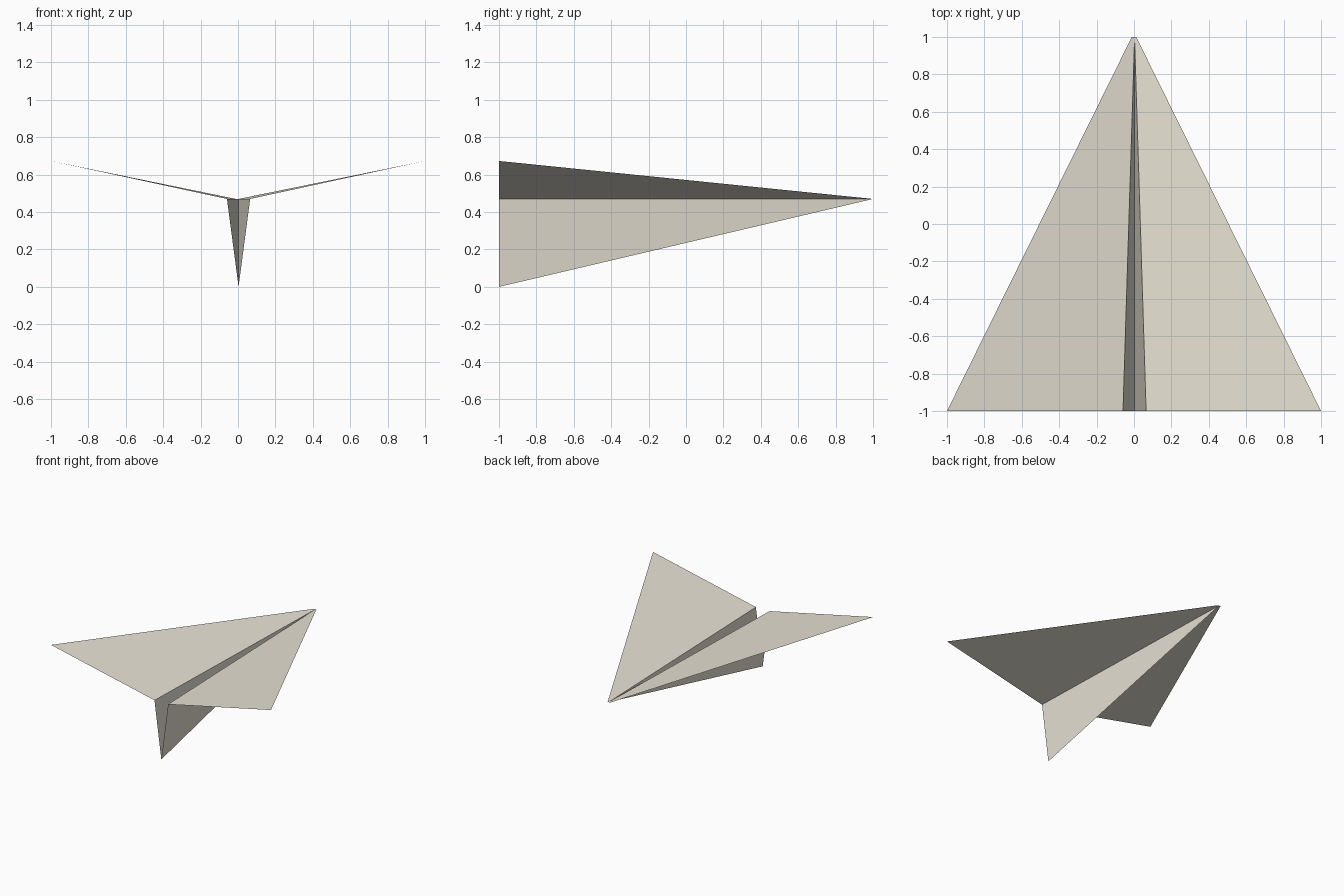
import bpy
import bmesh

cube = bpy.data.objects.get("Cube")
if cube:
    bpy.data.objects.remove(cube)

# Plain paper colour
paper = bpy.data.materials.new("warm_white_paper")
paper.use_nodes = True
colour = (0.80, 0.76, 0.66, 1)
paper.diffuse_color = colour
paper.node_tree.nodes["Principled BSDF"].inputs["Base Color"].default_value = colour

FOLD_Z = 0.47    # height of the wing creases and nose
TIP_Z = 0.673    # height of the wing tips
FOLD_X = 0.003   # centre crease


def sheet(name, points):
    """One flat panel of folded paper."""
    bm = bmesh.new()
    bm.faces.new([bm.verts.new(p) for p in points])
    mesh = bpy.data.meshes.new(name)
    bm.to_mesh(mesh)
    bm.free()
    mesh.materials.append(paper)
    obj = bpy.data.objects.new(name, mesh)
    bpy.context.collection.objects.link(obj)


nose = (FOLD_X, 1, FOLD_Z)
keel = (FOLD_X, -1, 0)

# Each side: a raised wing and one wall of the V-shaped keel
for label, side in (("left", 1), ("right", -1)):
    crease = (FOLD_X + side * 0.062, -1, FOLD_Z)
    nose_corner = (side * 0.012, 1, FOLD_Z)
    tip = (side, -1, TIP_Z)
    wing = [nose, crease, tip, nose_corner]
    wall = [nose, keel, crease]
    # Wings face up, keel walls face outward
    sheet(label + "_wing", wing if side > 0 else wing[::-1])
    sheet(label + "_keel_wall", wall if side > 0 else wall[::-1])
